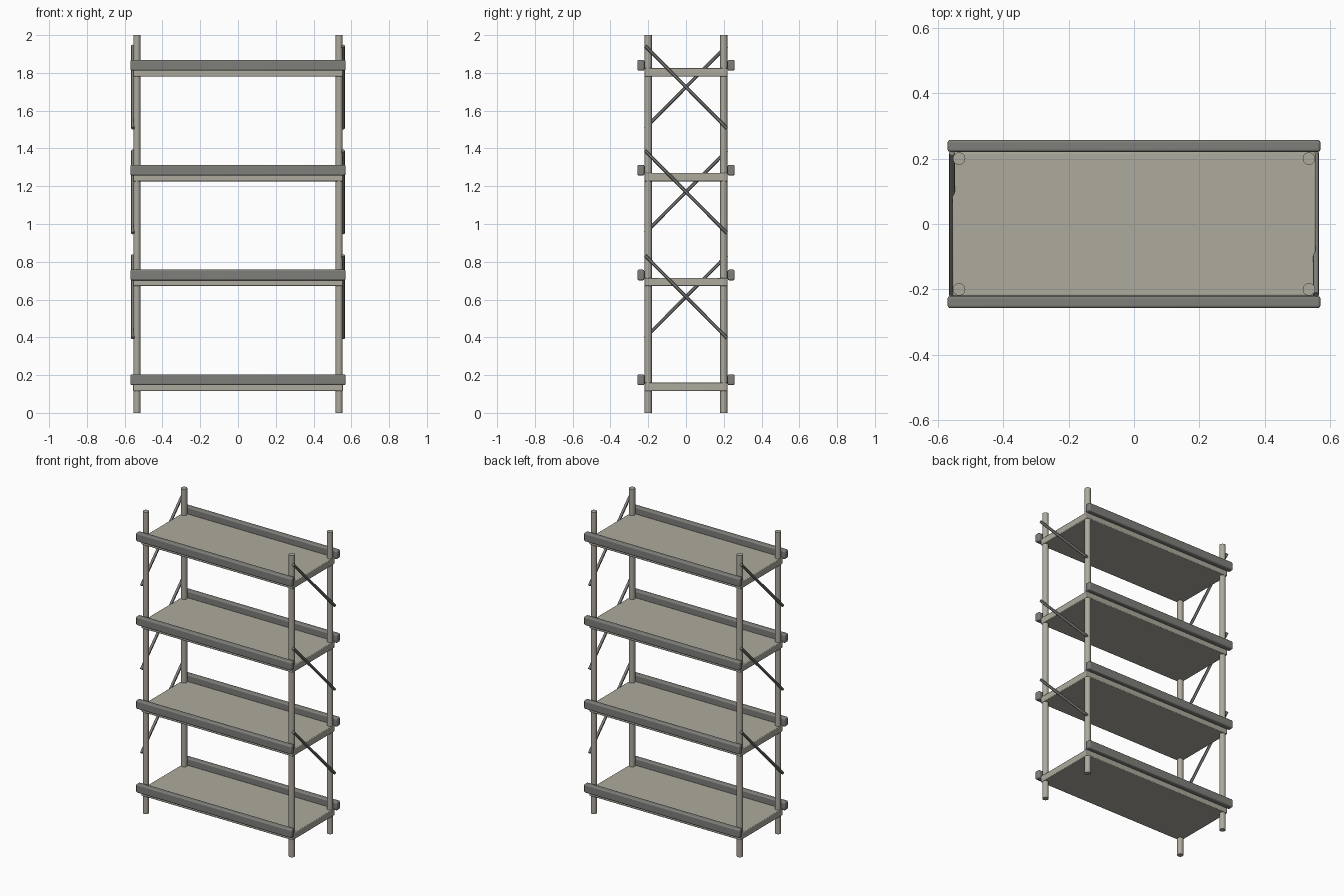
import bpy
from mathutils import Vector

cube = bpy.data.objects.get("Cube")
if cube:
    bpy.data.objects.remove(cube)


def make_material(name, rgb):
    mat = bpy.data.materials.new(name)
    mat.use_nodes = True
    color = (*rgb, 1)
    mat.diffuse_color = color
    mat.node_tree.nodes["Principled BSDF"].inputs["Base Color"].default_value = color
    return mat


LIGHT = make_material("warm light grey", (0.42, 0.40, 0.34))
DARK = make_material("dark grey", (0.21, 0.21, 0.195))


def finish(name, mat, bevel=0, segments=2):
    obj = bpy.context.object
    obj.name = name
    obj.data.materials.append(mat)
    if bevel:
        mod = obj.modifiers.new("Rounded edges", "BEVEL")
        mod.width = bevel
        mod.segments = segments
    bpy.ops.object.shade_smooth_by_angle()
    return obj


def box(name, center, size, mat, bevel, segments=2):
    bpy.ops.mesh.primitive_cube_add(size=1, location=center)
    bpy.context.object.scale = size
    bpy.ops.object.transform_apply(location=False, rotation=False, scale=True)
    return finish(name, mat, bevel, segments)


def rod(name, start, end, radius, mat, sides):
    start, end = Vector(start), Vector(end)
    axis = end - start
    bpy.ops.mesh.primitive_cylinder_add(
        vertices=sides, radius=radius, depth=axis.length,
        location=(start + end) / 2,
        rotation=axis.to_track_quat("Z", "Y").to_euler())
    return finish(name, mat)


# Four corner posts
for side, sx in (("right", -1), ("left", 1)):
    for end, sy in (("front", -1), ("back", 1)):
        x, y = sx * 0.535, sy * 0.2
        rod(f"{end}_{side}_post", (x, y, 0), (x, y, 2), 0.019, LIGHT, 24)

# Shelves with a raised rail along the front and back
SPACING = 0.555
for i in range(4):
    z = i * SPACING
    box(f"shelf_{i + 1}", (0, 0, 0.138 + z), (1.11, 0.44, 0.044), LIGHT, 0.004)
    for end, sy in (("front", -1), ("back", 1)):
        box(f"{end}_rail_{i + 1}", (0, sy * 0.239, 0.175 + z),
            (1.14, 0.037, 0.056), DARK, 0.008, 3)

# Diagonal braces, sloping opposite ways on the two ends
for i in range(3):
    low, high = 0.397 + i * SPACING, 0.833 + i * SPACING
    for side, s in (("right", -1), ("left", 1)):
        rod(f"{side}_brace_{i + 1}", (s * 0.557, -s * 0.216, high),
            (s * 0.557, s * 0.216, low), 0.009, DARK, 12)
